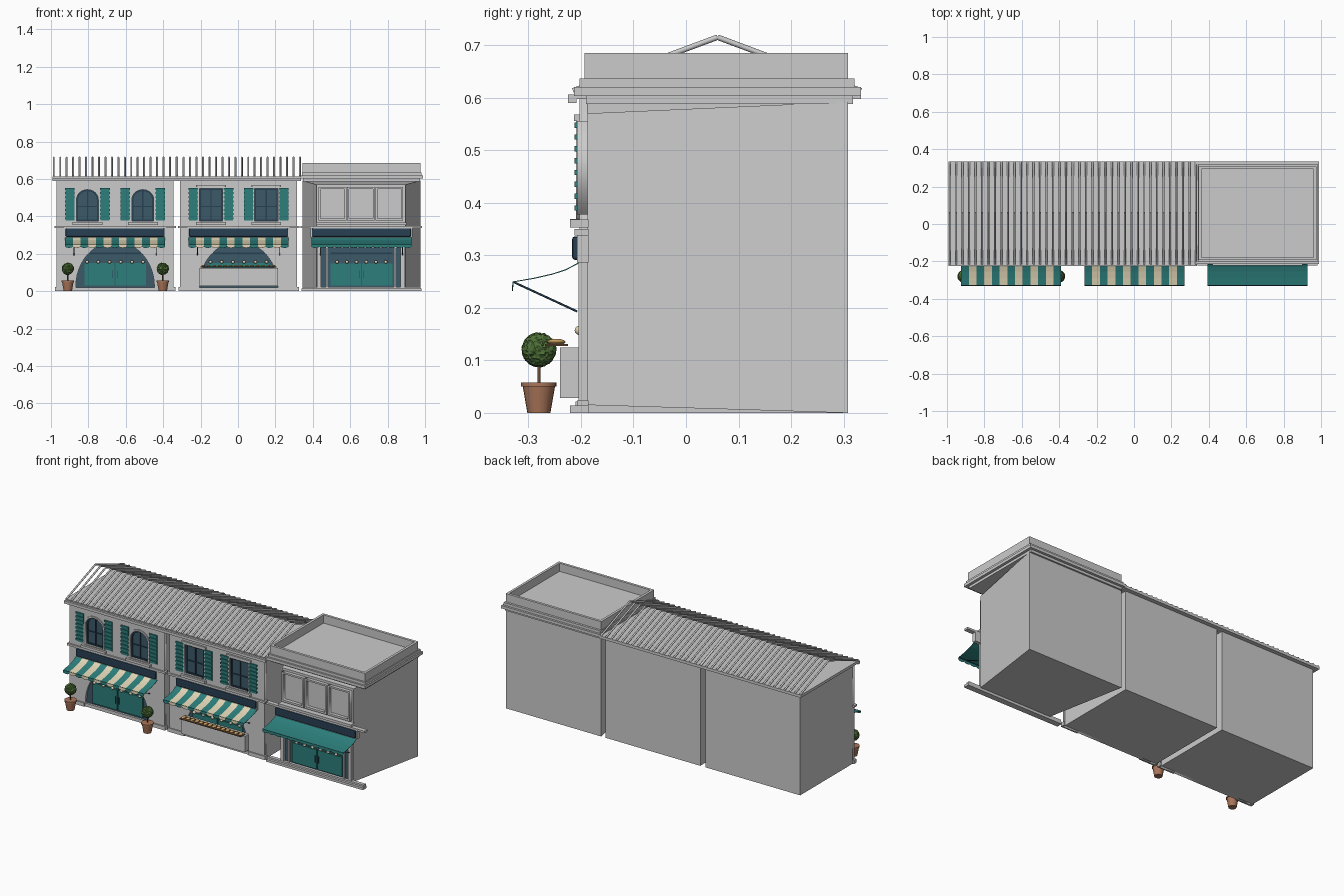
import bpy, bmesh, math, random
from mathutils import Vector

if "Cube" in bpy.data.objects:
    bpy.data.objects.remove(bpy.data.objects["Cube"])
random.seed(3)

def mat(name, c):
    m = bpy.data.materials.new(name)
    m.diffuse_color = (*c, 1)
    m.use_nodes = True
    m.node_tree.nodes["Principled BSDF"].inputs["Base Color"].default_value = m.diffuse_color
    return m

TEAL = mat("teal", (.025, .21, .2))
NAVY = mat("navy", (.02, .05, .085))
GLASS = mat("glass", (.045, .1, .14))
CREAM = mat("cream", (.75, .66, .46))
CLAY = mat("clay", (.4, .18, .1))
LEAF = mat("leaf", (.08, .17, .04))
BARK = mat("bark", (.15, .08, .04))
BREAD = mat("bread", (.6, .36, .12))

def finish(name, bm, *mats):
    me = bpy.data.meshes.new(name)
    bm.to_mesh(me)
    bm.free()
    for m in mats:
        if m:
            me.materials.append(m)
    o = bpy.data.objects.new(name, me)
    bpy.context.collection.objects.link(o)
    return o

def add_box(bm, x0, x1, y0, y1, z0, z1):
    vs = bmesh.ops.create_cube(bm, size=1)["verts"]
    for v in vs:
        v.co = Vector((x0 if v.co.x < 0 else x1, y0 if v.co.y < 0 else y1, z0 if v.co.z < 0 else z1))

def boxes(name, items, m=None):
    bm = bmesh.new()
    for b in items:
        add_box(bm, *b)
    return finish(name, bm, m)

def add_rod(bm, a, b, r1, r2=None, seg=8):
    a, b = Vector(a), Vector(b)
    vs = bmesh.ops.create_cone(bm, cap_ends=True, segments=seg, radius1=r1, radius2=r1 if r2 is None else r2,
                               depth=(b - a).length)["verts"]
    q = (b - a).to_track_quat('Z', 'Y')
    for v in vs:
        v.co = q @ v.co + (a + b) / 2

def plate(name, loops, y0, y1, m=None):
    """Flat xz outline (first loop) with holes, given thickness in y."""
    cu = bpy.data.curves.new(name, 'CURVE')
    cu.dimensions, cu.fill_mode, cu.extrude = '2D', 'BOTH', (y1 - y0) / 2
    for pts in loops:
        s = cu.splines.new('POLY')
        s.points.add(len(pts) - 1)
        for p, (x, z) in zip(s.points, pts):
            p.co = (x, z, 0, 1)
        s.use_cyclic_u = True
    tmp = bpy.data.objects.new(name + "_outline", cu)
    bpy.context.collection.objects.link(tmp)
    me = bpy.data.meshes.new_from_object(tmp.evaluated_get(bpy.context.evaluated_depsgraph_get()))
    bpy.data.objects.remove(tmp)
    for v in me.vertices:
        v.co = (v.co.x, (y0 + y1) / 2 - v.co.z, v.co.y)
    me.materials.clear()
    if m:
        me.materials.append(m)
    o = bpy.data.objects.new(name, me)
    bpy.context.collection.objects.link(o)

def rect(x0, x1, z0, z1):
    return [(x0, z0), (x1, z0), (x1, z1), (x0, z1)]

def arch(cx, w, z0, zs, h, n=16):
    """Opening with straight jambs to zs and an elliptical head of height h."""
    head = [(cx + w * math.cos(math.pi * i / n), zs + h * math.sin(math.pi * i / n)) for i in range(n + 1)]
    return ([(cx - w, z0), (cx + w, z0)] if zs > z0 else []) + head

def awning(name, cx, mats, n):
    w, bm = .535, bmesh.new()
    prof = [(-.205, .286), (-.23, .273), (-.255, .265), (-.29, .257), (-.33, .25)]
    for i in range(n):
        x0, x1 = cx - w / 2 + w * i / n, cx - w / 2 + w * (i + 1) / n
        rows = [(bm.verts.new((x0, y, z)), bm.verts.new((x1, y, z))) for y, z in prof]
        fs = [bm.faces.new((a[0], b[0], b[1], a[1])) for a, b in zip(rows, rows[1:])]
        low = [bm.verts.new(((x0 + x1) / 2 + (x1 - x0) / 2 * math.cos(math.pi * k / 6), -.331,
                             .24 - .008 * math.sin(math.pi * k / 6))) for k in range(7)]
        fs.append(bm.faces.new([rows[-1][0], *reversed(low), rows[-1][1]]))
        for f in fs:
            f.material_index = i % len(mats)
    o = finish(name, bm, *mats)
    s = o.modifiers.new("cloth", 'SOLIDIFY')
    s.thickness = .002
    bm = bmesh.new()
    for sx in (-1, 1):
        x = cx + sx * .22
        add_rod(bm, (x, -.207, .193), (x, -.326, .248), .002)
    add_rod(bm, (cx - w / 2, -.327, .249), (cx + w / 2, -.327, .249), .002)
    finish(name + "_arms", bm, NAVY)

def shop_sign(name, cx):
    boxes(name + "_frame", [(cx - .272, cx + .272, -.207, -.186, .286, .34)])
    o = boxes(name + "_board", [(cx - .265, cx + .265, -.217, -.2, .291, .336)], NAVY)
    b = o.modifiers.new("round", 'BEVEL')
    b.width, b.segments = .006, 2
    boxes(name + "_string_course", [(cx - .325, cx + .325, -.212, -.186, .338, .35)])

def lamps(name, cx, w):
    bm = bmesh.new()
    for i in range(6):
        vs = bmesh.ops.create_icosphere(bm, subdivisions=2, radius=.009)["verts"]
        bmesh.ops.translate(bm, verts=vs, vec=(cx - w + 2 * w * i / 5, -.203, .157))
    finish(name, bm, CREAM)

def shop_door(name, cx, w, top):
    boxes(name, [(cx - w, cx - .003, -.198, -.19, .03, top), (cx + .003, cx + w, -.198, -.19, .03, top)], TEAL)
    boxes(name + "_handles", [(cx + s * .012 - .002, cx + s * .012 + .002, -.203, -.197, .07, .11) for s in (-1, 1)], NAVY)
    boxes(name + "_transom", [(cx - w, cx + w, -.198, -.19, .2, .206)], NAVY)

# Two houses with arched shopfronts and tile-rib roofs
for side, cx, arched in (("left", -.657, True), ("middle", .003, False)):
    boxes(side + "_body", [(cx - .313, cx + .313, -.187, .308, 0, .597)])
    wins = [cx - .148, cx + .148]
    hole = (lambda x, g=0: arch(x, .058 + g, .375 - g, .49, .053 + g)) if arched else \
           (lambda x, g=0: rect(x - .062 - g, x + .062 + g, .375 - g, .548 + g))
    shop = arch(cx, .21, .02, .025, .24, 24)
    plate(side + "_facade", [rect(cx - .313, cx + .313, 0, .597), shop] + [hole(x) for x in wins], -.203, -.186)
    plate(side + "_shop_glass", [arch(cx, .212, .018, .025, .242, 24)], -.1905, -.188, GLASS)
    shop_door(side + "_door", cx, .165, .152)
    for i, x in enumerate(wins):
        tag = f"{side}_window_{i}"
        plate(tag + "_glass", [hole(x)], -.191, -.188, GLASS)
        plate(tag + "_surround", [hole(x, .01), hole(x)], -.209, -.2)
        plate(tag + "_frame", [hole(x, -.001), hole(x, -.008)], -.199, -.191, NAVY)
        boxes(tag + "_bars", [(x - .003, x + .003, -.197, -.19, .376, .54), (x - .055, x + .055, -.197, -.19, .45, .455)], NAVY)
        boxes(tag + "_sill", [(x - .08, x + .08, -.221, -.187, .354, .369)])
        if not arched:
            boxes(tag + "_hood", [(x - .08, x + .08, -.213, -.187, .556, .568)])
        for s in (-1, 1):
            c, a = x + s * .094, []
            a += [(c - .024, c + .024, -.207, -.2, .378, .548)]
            a += [(c - .026, c + .026, -.212, -.205, .385 + .0225 * k, .395 + .0225 * k) for k in range(8)]
            boxes(f"{tag}_shutter_{'l' if s < 0 else 'r'}", a, TEAL)
    shop_sign(side + "_sign", cx)
    awning(side + "_awning", cx, (TEAL, CREAM), 13)
    lamps(side + "_lamps", cx, .15)
    boxes(side + "_plinths", [(min(cx + s * .322, cx + s * .212), max(cx + s * .322, cx + s * .212), -.21, -.186, 0, .022)
                              for s in (-1, 1)])
    # eaves slab, gutter and roof ribs
    boxes(side + "_eaves", [(cx - .335, cx + .335, -.213, .333, .597, .613)])
    boxes(side + "_gutter", [(cx - .335, cx + .335, -.225, -.208, .59, .606)])
    bm = bmesh.new()
    for i in range(20):
        x = cx - .328 + .656 * i / 19
        for y in (-.215, .333):
            add_rod(bm, (x, y, .613), (x, .06, .715), .0052)
    finish(side + "_roof_ribs", bm)

# Bakery counter with trays of loaves
boxes("counter", [(-.207, .213, -.24, -.2, .028, .124)])
boxes("bread_tray", [(-.2, .206, -.268, -.225, .127, .131)], BARK)
bm = bmesh.new()
for i in range(14):
    vs = bmesh.ops.create_uvsphere(bm, u_segments=10, v_segments=6, radius=1)["verts"]
    for v in vs:
        v.co = Vector((-.185 + .376 * i / 13 + v.co.x * .011, -.247 + v.co.y * .018, .135 + v.co.z * .006))
finish("loaves", bm, BREAD)

# Potted topiary trees
for tag, x in (("left", -.91), ("right", -.402)):
    bm = bmesh.new()
    add_rod(bm, (x, -.28, 0), (x, -.28, .052), .022, .031, 20)
    add_rod(bm, (x, -.28, .05), (x, -.28, .058), .034, .034, 20)
    finish(tag + "_pot", bm, CLAY)
    bm = bmesh.new()
    add_rod(bm, (x, -.28, .055), (x, -.28, .1), .003)
    finish(tag + "_trunk", bm, BARK)
    bm = bmesh.new()
    bmesh.ops.create_icosphere(bm, subdivisions=4, radius=.032)
    for v in bm.verts:
        v.co = v.co * random.uniform(.93, 1.06) + Vector((x, -.28, .12))
    finish(tag + "_foliage", bm, LEAF)

# Flat-roofed restaurant: body narrows towards the front
cx = .66
body = boxes("right_body", [(.345, .975, -.187, .308, 0, .592)])
for v in body.data.vertices:
    if v.co.y < 0:
        v.co.x = .42 if v.co.x < cx else .895
        v.co.z = .015 if v.co.z < .3 else .57
boxes("right_cornice", [(.348, .972, -.19, .318, .588, .605), (.335, .988, -.213, .333, .603, .62),
                        (.342, .98, -.203, .321, .618, .636)])
boxes("parapet", [(.345, .975, -.193, -.178, .63, .685), (.345, .975, .293, .308, .63, .685),
                  (.345, .36, -.193, .308, .63, .685), (.96, .975, -.193, .308, .63, .685)])
boxes("right_plinth", [(.34, .98, -.221, -.186, 0, .014), (.345, .975, -.207, -.186, .012, .024)])
for i in range(3):
    x = .505 + .152 * i
    plate(f"right_window_{i}", [rect(x - .074, x + .074, .378, .556), rect(x - .064, x + .064, .39, .546)], -.207, -.187)
boxes("right_window_sill", [(.42, .9, -.221, -.186, .353, .368)])
boxes("right_piers", [(.425, .445, -.205, -.186, .02, .29), (.87, .89, -.205, -.186, .02, .29),
                      (.425, .89, -.205, -.186, .232, .29)])
boxes("right_shop_glass", [(.445, .87, -.191, -.186, .024, .232)], GLASS)
boxes("right_shop_frame", [(.47, .48, -.2, -.19, .024, .232), (.835, .845, -.2, -.19, .024, .232)])
shop_door("right_door", cx, .165, .147)
lamps("right_lamps", cx, .13)
shop_sign("right_sign", cx)
awning("right_awning", cx, (TEAL,), 13)

# Smooth round parts, keep edges sharp
for o in bpy.data.objects:
    o.select_set(any(k in o.name for k in ("pot", "trunk", "ribs", "loaves", "lamps", "arms")))
    if o.select_get():
        bpy.context.view_layer.objects.active = o
bpy.ops.object.shade_smooth_by_angle(angle=math.radians(50))
